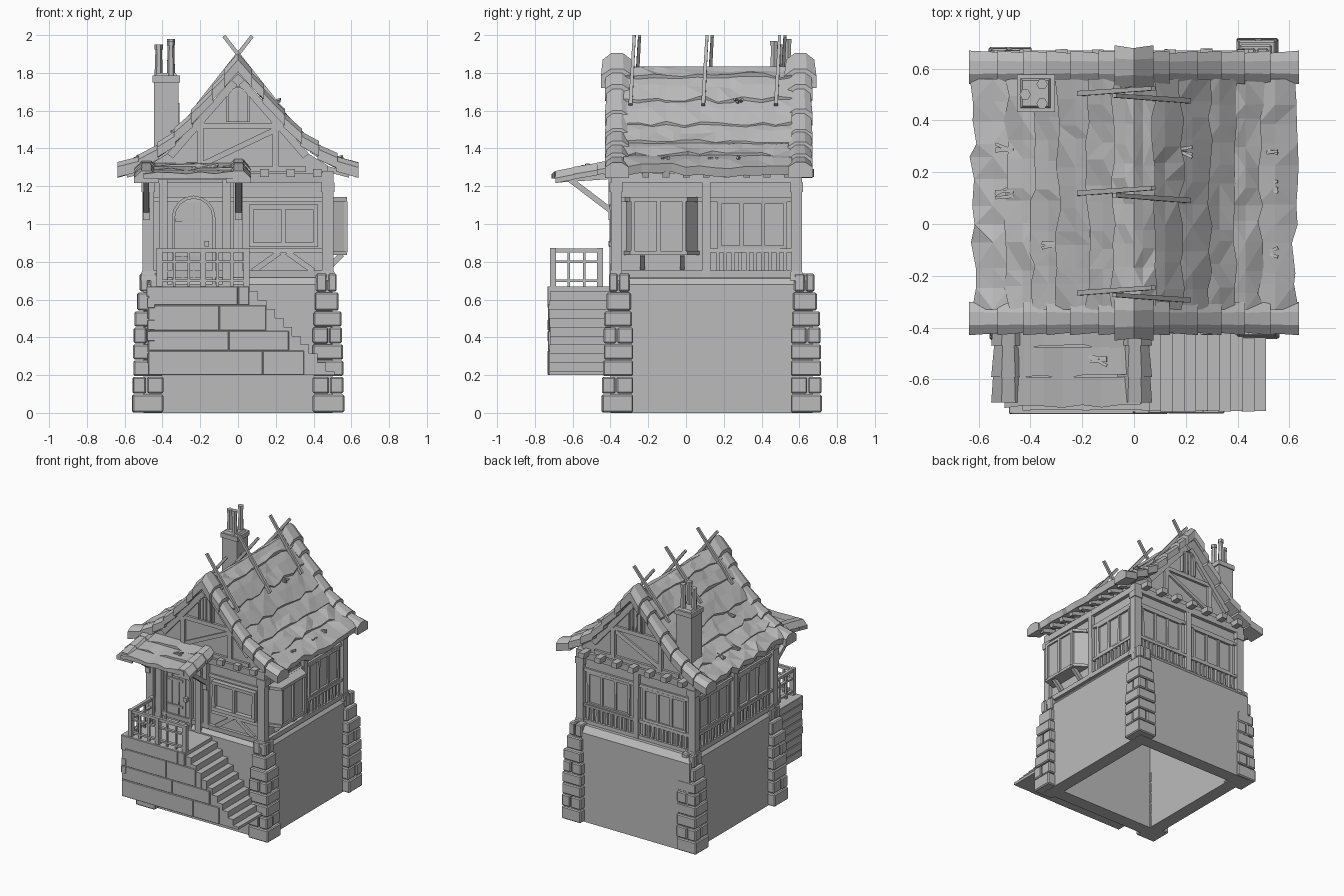
import bpy, bmesh, math, random
from mathutils import Vector as V

random.seed(4)
if "Cube" in bpy.data.objects:
    bpy.data.objects.remove(bpy.data.objects["Cube"])

grey = bpy.data.materials.new("plain_grey")
grey.use_nodes = True
COL = (0.5, 0.5, 0.5, 1)
grey.diffuse_color = COL
grey.node_tree.nodes["Principled BSDF"].inputs["Base Color"].default_value = COL

X, F, B = 0.475, -0.37, 0.585          # upper wall planes


def rnd(a):
    return random.uniform(-a, a)


def finish(name, bm, bevel=0):
    bmesh.ops.recalc_face_normals(bm, faces=bm.faces)
    me = bpy.data.meshes.new(name)
    bm.to_mesh(me)
    bm.free()
    me.materials.append(grey)
    ob = bpy.data.objects.new(name, me)
    bpy.context.collection.objects.link(ob)
    if bevel:
        m = ob.modifiers.new("worn_edges", 'BEVEL')
        m.width, m.segments = bevel, 1


def solid(bm, a, b):
    """Closed solid between two matching outlines."""
    a, b = [bm.verts.new(p) for p in a], [bm.verts.new(p) for p in b]
    n = len(a)
    bm.faces.new(a[::-1])
    bm.faces.new(b)
    for i in range(n):
        j = (i + 1) % n
        bm.faces.new((a[i], a[j], b[j], b[i]))


def loft(bm, sections):
    """Closed solid through a row of matching outlines."""
    rows = [[bm.verts.new(p) for p in s] for s in sections]
    n = len(rows[0])
    for a, b in zip(rows, rows[1:]):
        for k in range(n):
            bm.faces.new((a[k], a[(k + 1) % n], b[(k + 1) % n], b[k]))
    bm.faces.new(rows[0])
    bm.faces.new(rows[-1][::-1])


def box(bm, x0, x1, y0, y1, z0, z1, inset=0):
    ring = lambda z, s: [(x0 + s, y0 + s, z), (x1 - s, y0 + s, z), (x1 - s, y1 - s, z), (x0 + s, y1 - s, z)]
    solid(bm, ring(z0, 0), ring(z1, inset))


def beam(bm, p, q, w, h, up=V((0, 0, 1)), taper=1):
    p, q = V(p), V(q)
    s = (q - p).cross(up).normalized() * w / 2
    t = s.cross(q - p).normalized() * h / 2
    ring = lambda c, k: [c + k * (s + t), c + k * (t - s), c - k * (s + t), c + k * (s - t)]
    solid(bm, ring(p, 1), ring(q, taper))


def at(side, u, z, d):
    return {'front': (u, F - d, z), 'back': (u, B + d, z),
            'right': (X + d, u, z), 'left': (-X - d, u, z)}[side]


def strip(bm, side, u0, z0, u1, z1, w, d=0.02):
    """Timber lying on a wall from one point to another."""
    t = V((u1 - u0, z1 - z0)).normalized()
    n = V((-t.y, t.x)) * w / 2
    c = [(u0 + n.x, z0 + n.y), (u1 + n.x, z1 + n.y), (u1 - n.x, z1 - n.y), (u0 - n.x, z0 - n.y)]
    solid(bm, [at(side, u, z, -0.01) for u, z in c], [at(side, u, z, d + rnd(0.003)) for u, z in c])


def frame(bm, side, u0, u1, z0, z1, w=0.022, d=0.03, bars=1):
    for z in (z0, z1):
        strip(bm, side, u0 - w / 2, z, u1 + w / 2, z, w, d)
    for i in range(bars + 2):
        u = u0 + (u1 - u0) * i / (bars + 1)
        strip(bm, side, u, z0, u, z1, w, d - 0.004)


# Hollow stone base with chamfered top
bm = bmesh.new()
rings = [(0.1, 0.66), (0.1, 0), (0, 0), (0, 0.68), (0.035, 0.725)]
loft(bm, [((-0.5 + s, -0.4 + s, z), (0.5 - s, -0.4 + s, z), (0.5 - s, 0.67 - s, z), (-0.5 + s, 0.67 - s, z))
          for s, z in rings])
finish("stone_base", bm)

# Corner stones: whole blocks alternate with split ones, narrowing near the top
bm = bmesh.new()
levels = [0, 0.1, 0.193, 0.28, 0.365, 0.455, 0.54, 0.64, 0.74]
for sx in (-1, 1):
    for front, corner in ((-1, -0.445), (1, 0.72 if sx > 0 else 0.685)):
        for i, (z0, z1) in enumerate(zip(levels, levels[1:])):
            lean = 0.0025 * i + max(0, i - 5) * 0.011
            grow = max(0, i - 4) * 0.006
            xo, xi = sx * (0.56 - lean + rnd(0.003)), sx * (0.395 + grow)
            yo, yi = corner - front * (lean + rnd(0.003)), corner - front * (0.165 - grow)
            z0, z1 = z0 + 0.003, z1 - 0.003
            slope = 0.012 if i == 7 else 0
            if i % 3 == 1:
                xm, ym = xi * 0.45 + xo * 0.55, yi * 0.45 + yo * 0.55
                for xa, xb, ya, yb in ((xm + sx * 0.003, xo, yo, ym + front * 0.003), (xi, xm - sx * 0.003, yo, yi),
                                       (xm, xo - sx * 0.005, ym - front * 0.003, yi)):
                    box(bm, *sorted((xa, xb)), *sorted((ya, yb)), z0, z1)
            else:
                box(bm, *sorted((xi, xo)), *sorted((yi, yo)), z0, z1, slope)
finish("corner_stones", bm, 0.007)

# Porch platform and stairs
bm = bmesh.new()
box(bm, -0.465, 0.06, -0.725, -0.39, 0.2, 0.67)
steps = 10
for i in range(steps):
    x = 0.06 + i * 0.045
    box(bm, x - 0.005, x + 0.045, -0.722 + rnd(0.003), -0.39, 0.2, 0.67 - 0.047 * (i + 1) + 0.02)
finish("porch_core", bm)
bm = bmesh.new()
rows = [0.2, 0.33, 0.435, 0.57, 0.67]
for (z0, z1), cut, end in zip(zip(rows, rows[1:]), (0.13, -0.05, -0.1, 0.0), (0.35, 0.27, 0.15, 0.06)):
    for a, b in ((-0.475, cut), (cut, end)):
        box(bm, a + 0.001, b - 0.001, -0.732 + rnd(0.002), -0.7, z0 + 0.001, z1 - 0.001)
for i in range(8):
    z = 0.2 + i * 0.059
    box(bm, -0.48 + rnd(0.004), -0.44, -0.73 + rnd(0.004), -0.44, z + 0.002, z + 0.057)
finish("porch_blocks", bm, 0.003)

# Porch railing
bm = bmesh.new()
for a, b, n in (((-0.415, -0.705), (0.045, -0.705), 6), ((-0.415, -0.705), (-0.415, -0.455), 3)):
    a, b = V(a), V(b)
    for z, h in ((0.86, 0.022), (0.8, 0.012), (0.7, 0.014)):
        beam(bm, (*a, z), (*b, z), 0.022, h)
    for i in range(n + 1):
        p, w = a.lerp(b, i / n), 0.032 if i in (0, n) or (n == 6 and i == 3) else 0.014
        box(bm, p.x - w / 2, p.x + w / 2, p.y - w / 2, p.y + w / 2, 0.66, 0.873 if w > 0.02 else 0.855)
finish("porch_railing", bm)

# Upper walls with gables
bm = bmesh.new()
gable = [(-X, 0.7), (X, 0.7), (X, 1.31), (0.36, 1.38), (0.25, 1.5), (0, 1.8),
         (-0.25, 1.5), (-0.36, 1.38), (-X, 1.31)]
solid(bm, [(x, F, z) for x, z in gable], [(x, B, z) for x, z in gable])
finish("upper_walls", bm)

# Timber framing
bm = bmesh.new()
for sx in (-1, 1):
    for y in (F, B):
        c = sx * X
        box(bm, c - 0.03, c + 0.03, y - 0.028, y + 0.028, 0.7, 1.28)
        box(bm, c - 0.04, c + 0.04, y - 0.036, y + 0.036, 0.7, 0.75, 0.006)
        box(bm, c - 0.036, c + 0.036, y - 0.034, y + 0.034, 1.17, 1.22)
for side, a, b in (('front', -X, X), ('back', -X, X), ('left', F, B), ('right', F, B)):
    for z, w, d in ((0.735, 0.035, 0.024), (1.245, 0.05, 0.026), (1.13, 0.025, 0.016)):
        strip(bm, side, a, z, b, z, w, d)
    mid = (a + b) / 2
    strip(bm, side, mid, 0.72, mid, 1.25, 0.045, 0.026)
    if side != 'front':
        for h0, h1 in ((a, mid), (mid, b)):
            if side == 'right' and h0 == a:
                continue
            strip(bm, side, h0, 0.86, h1, 0.86, 0.022, 0.022)
            frame(bm, side, h0 + 0.07, h1 - 0.06, 0.875, 1.115, 0.02, 0.016, 2)
            for i in range(1, 11):
                u = h0 + 0.02 + (h1 - h0 - 0.04) * i / 11
                strip(bm, side, u, 0.75, u, 0.855, 0.018, 0.016)
# Gable timbers and floor joist ends
for side in ('front', 'back'):
    strip(bm, side, -0.23, 1.52, 0.23, 1.52, 0.03)
    strip(bm, side, -0.36, 1.29, 0.36, 1.29, 0.03, 0.018)
    for s in (-1, 1):
        strip(bm, side, s * 0.2, 1.29, s * 0.2, 1.53, 0.035)
        strip(bm, side, s * 0.36, 1.36, s * 0.02, 1.75, 0.04, 0.026)
    strip(bm, side, -0.2, 1.31, 0.2, 1.5, 0.03, 0.015)
    for i in range(7):
        u = -0.42 + i * 0.14
        if side == 'back' or u > 0.1:
            strip(bm, side, u - 0.023, 1.27, u + 0.023, 1.27, 0.04, 0.09 if side == 'back' else 0.055)
# Braces and frame of the front window
strip(bm, 'front', 0.05, 0.86, X, 0.86, 0.025)
for s in (-1, 1):
    strip(bm, 'front', 0.24 + s * 0.02, 0.85, 0.24 + s * 0.16, 0.75, 0.03, 0.016)
frame(bm, 'front', 0.07, 0.41, 0.89, 1.09, 0.025, 0.035)
finish("timber_frame", bm)


def arch(u, half, z0, z1):
    n = 8
    return [(u + half, z0), *[(u + half * math.cos(math.pi * i / n), z1 - half + half * math.sin(math.pi * i / n))
                              for i in range(n + 1)], (u - half, z0)]


# Arched door and loft windows
bm = bmesh.new()
doors = (('front', -0.235, 0.115, 0.67, 1.15), ('front', 0, 0.06, 1.54, 1.73), ('back', 0, 0.06, 1.54, 1.73))
for side, u, half, z0, z1 in doors:
    outer, inner = arch(u, half, z0, z1), arch(u, half * 0.86, z0, z1 - half * 0.14)
    solid(bm, [at(side, p, z, -0.01) for p, z in inner], [at(side, p, z, 0.012) for p, z in inner])
    for i in range(len(outer) - 1):
        q = [outer[i], outer[i + 1], inner[i + 1], inner[i]]
        solid(bm, [at(side, p, z, -0.01) for p, z in q], [at(side, p, z, 0.03) for p, z in q])
    for k in (-0.5, 0, 0.5):
        strip(bm, side, u + k * half, z0, u + k * half, z1 - half * 0.35, 0.008, 0.017)
for z in (0.82, 1.02):
    strip(bm, 'front', -0.33, z, -0.2, z, 0.018, 0.02)
strip(bm, 'front', -0.165, 0.88, -0.165, 0.91, 0.025, 0.04)
for u in (-0.395, -0.06):
    strip(bm, 'front', u, 0.67, u, 1.24, 0.045, 0.035)
finish("door_and_loft_windows", bm)

# Bay window on the left wall, with brackets
bm = bmesh.new()
bay = lambda z, g: [(X, -0.315 - g, z), (0.565 + g, -0.285 - g, z), (0.565 + g, -0.005 + g, z), (X, 0.06 + g, z)]
solid(bm, bay(0.85, 0), bay(1.13, 0))
for z in (0.835, 1.12):
    solid(bm, bay(z, 0.012), bay(z + 0.022, 0.012))
for y in (-0.28, -0.145, -0.01):
    beam(bm, (0.57, y, 0.85), (0.57, y, 1.12), 0.02, 0.022, V((0, 1, 0)))
for y in (-0.23, -0.02):
    beam(bm, (0.48, y, 0.77), (0.55, y, 0.84), 0.025, 0.03)
finish("bay_window", bm)

# Roof: overlapping ragged courses
line = [(0, 1.835), (0.07, 1.78), (0.17, 1.66), (0.28, 1.53), (0.38, 1.43), (0.48, 1.365), (0.61, 1.305)]
Y0, Y1, N = -0.33, 0.56, 11
bm = bmesh.new()
for s in (-1, 1):
    for (xa, za), (xb, zb) in zip(line, line[1:]):
        rows = []
        for i in range(N + 1):
            y = Y0 + (Y1 - Y0) * (i + rnd(0.3) * (0 < i < N)) / N
            e, r, m = rnd(0.014), rnd(0.008), (xa + xb) / 2
            sec = [(xa, za), (m, (za + zb) / 2 + 0.01 + rnd(0.014)), (xb + 0.012 + e, zb + 0.006 - e + r),
                   (xb + e, zb - 0.04 - e + r), (xa, za - 0.05)]
            rows.append([(s * x, y, z) for x, z in sec])
        loft(bm, rows)
bmesh.ops.triangulate(bm, faces=bm.faces)
finish("roof_courses", bm)

# Heavy verge stones at both gable ends
edge = [(0, 1.885), (0.13, 1.735), (0.24, 1.605), (0.33, 1.505), (0.42, 1.435), (0.52, 1.37), (0.63, 1.325)]


def capped(bm, p, q, along, half, depth, shoulder=0.025):
    """Coping piece with sloping shoulders."""
    def ring(c, k):
        c, w = V(c), V(along) * half * k
        top, low = V((0, 0, -shoulder)), V((0, 0, -depth))
        return [c - w * 0.4, c + w * 0.4, c + w + top, c + w + low, c - w + low, c - w + top]
    solid(bm, ring(p, 0.9 + rnd(0.05)), ring(q, 1.04))


bm = bmesh.new()
for y in (-0.365, 0.605):
    for s in (-1, 1):
        for (xa, za), (xb, zb) in zip(edge, edge[1:]):
            capped(bm, (s * xa, y, za - 0.012), (s * (xb + 0.008), y, zb + rnd(0.006)), (0, 1, 0), 0.062, 0.08)
        capped(bm, (0, y, 1.905), (s * 0.075, y, 1.82), (0, 1, 0), 0.082, 0.1, 0.035)
finish("verge_stones", bm)

# Rafter tails under the eaves
bm = bmesh.new()
for s in (-1, 1):
    for i in range(9):
        y = F + 0.05 + i * 0.107
        beam(bm, (s * 0.44, y, 1.3), (s * 0.59, y, 1.26), 0.035, 0.03)
finish("rafter_tails", bm)

# Porch roof with end caps, struts and brackets
bm = bmesh.new()
for k in range(3):
    ya, yb, za = -0.36 - 0.115 * k, -0.475 - 0.115 * k, 1.325 - 0.02 * k
    rows = []
    for i in range(8):
        x, e = -0.5 + 0.075 * i, rnd(0.01)
        rows.append([(x, ya, za), (x, yb + e, za - 0.015 + e), (x, yb + e, za - 0.045), (x, ya, za - 0.045)])
    loft(bm, rows)
for x in (-0.485, 0.003):
    ys = (-0.36, -0.47, -0.59, -0.69)
    for i in range(3):
        capped(bm, (x, ys[i], 1.345 - 0.022 * i), (x, ys[i + 1], 1.325 - 0.022 * i), (1, 0, 0), 0.064, 0.065, 0.038)
    beam(bm, (x, -0.37, 1.05), (x, -0.64, 1.255), 0.03, 0.03)
    beam(bm, (x, -0.37, 1.255), (x, -0.67, 1.235), 0.035, 0.03)
    box(bm, x - 0.018, x + 0.018, -0.41, -0.36, 1.02, 1.24)
beam(bm, (-0.5, -0.62, 1.245), (0.03, -0.62, 1.245), 0.03, 0.025)
finish("porch_roof", bm)

# Crossed ridge poles
bm = bmesh.new()
for y in (-0.27, 0.115, 0.5):
    for s in (-1, 1):
        beam(bm, (s * 0.21, y - s * 0.014 - 0.01, 1.63), (-s * 0.075, y - s * 0.014 + 0.01, 1.995), 0.024, 0.02, V((0, 1, 0)), 0.8)
# Loose sticks on the roof
for x, y, z in ((-0.5, 0.3, 1.36), (-0.5, 0.12, 1.36), (-0.32, -0.09, 1.49), (0.19, 0.28, 1.64),
                (0.52, 0.29, 1.34), (0.52, 0.15, 1.34), (0.52, -0.11, 1.34), (-0.14, -0.53, 1.3)):
    for i in range(3):
        beam(bm, (x - 0.035, y + rnd(0.02), z), (x + 0.035, y + rnd(0.03), z + 0.015 + rnd(0.01)), 0.012, 0.01)
finish("poles_and_sticks", bm)

# Chimney with three pots
bm = bmesh.new()
box(bm, -0.445, -0.315, 0.44, 0.57, 1.3, 1.76)
box(bm, -0.452, -0.306, 0.432, 0.578, 1.75, 1.785)
box(bm, -0.44, -0.32, 0.445, 0.565, 1.78, 1.8, 0.01)
box(bm, -0.33, -0.305, 0.47, 0.54, 1.4, 1.64, 0.006)
for x, y, top in ((-0.42, 0.5, 1.95), (-0.355, 0.54, 1.98), (-0.355, 0.465, 1.97)):
    ring = lambda r, z: [(x + r * math.cos(i * math.pi / 3), y + r * math.sin(i * math.pi / 3), z) for i in range(6)]
    solid(bm, ring(0.022, 1.78), ring(0.017, top - 0.02))
    solid(bm, ring(0.022, top - 0.025), ring(0.022, top))
finish("chimney", bm)
